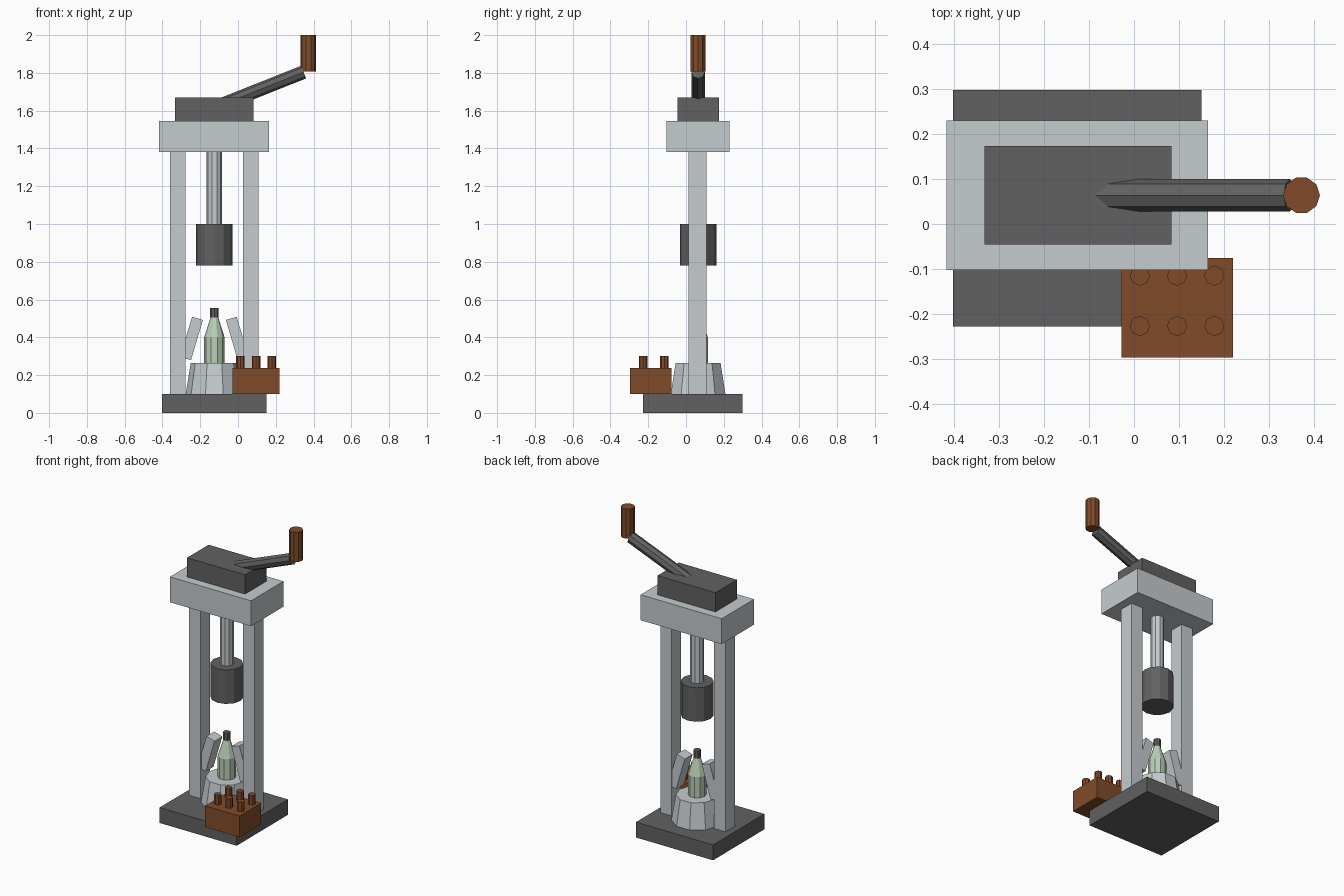
import bpy
import math
from mathutils import Vector

old = bpy.data.objects.get("Cube")
if old:
    bpy.data.objects.remove(old, do_unlink=True)


def material(name, rgb):
    m = bpy.data.materials.new(name)
    m.use_nodes = True
    m.diffuse_color = (*rgb, 1)
    m.node_tree.nodes["Principled BSDF"].inputs["Base Color"].default_value = (*rgb, 1)
    return m


DARK = material("dark iron", (0.12, 0.12, 0.122))
STEEL = material("pale steel", (0.56, 0.60, 0.62))
WOOD = material("brown wood", (0.22, 0.07, 0.022))
GLASS = material("pale green glass", (0.50, 0.62, 0.48))

CX, CY = -0.125, 0.064  # press axis


def finish(name, mat):
    ob = bpy.context.object
    ob.name = name
    ob.data.materials.append(mat)
    return ob


def box(name, mat, x, y, z, tilt=0):
    """Box from (min, max) spans, optionally tilted about y."""
    spans = (x, y, z)
    bpy.ops.mesh.primitive_cube_add(size=1, location=[(a + b) / 2 for a, b in spans],
                                    rotation=(0, tilt, 0))
    ob = finish(name, mat)
    ob.scale = [b - a for a, b in spans]
    return ob


def cone(name, mat, x, y, z0, z1, r0, r1, sides, turn=math.pi / 2):
    """Upright faceted cone or cylinder with a corner pointing along x."""
    bpy.ops.mesh.primitive_cone_add(vertices=sides, radius1=r0, radius2=r1, depth=z1 - z0,
                                    location=(x, y, (z0 + z1) / 2), rotation=(0, 0, turn))
    return finish(name, mat)


def rod_between(name, mat, a, b, r, sides):
    a, b = Vector(a), Vector(b)
    bpy.ops.mesh.primitive_cylinder_add(vertices=sides, radius=r, depth=(b - a).length,
                                        location=(a + b) / 2)
    ob = finish(name, mat)
    d = b - a
    ob.rotation_euler = (0, math.atan2(d.x, d.z), 0)
    return ob


# Frame
box("base", DARK, (-0.403, 0.15), (-0.228, 0.298), (0, 0.1))
box("head", STEEL, (-0.417, 0.165), (-0.102, 0.23), (1.38, 1.545))
box("gear_housing", DARK, (-0.333, 0.083), (-0.046, 0.174), (1.545, 1.67))
for side, name in ((-1, "right"), (1, "left")):
    x = CX + side * 0.193
    box(name + "_column", STEEL, (x - 0.041, x + 0.041), (0.012, 0.108), (0.1, 1.38))
    # Tilted clamp jaw beside the bottle
    x = CX + side * 0.121
    box(name + "_jaw", STEEL, (x - 0.03, x + 0.03), (CY - 0.04, CY + 0.04),
        (0.283, 0.505), -side * math.radians(16.5))

# Pressing ram
cone("ram_rod", STEEL, CX, CY, 0.99, 1.4, 0.041, 0.041, 10)
cone("ram_head", DARK, CX, CY, 0.78, 1.0, 0.097, 0.097, 12)

# Crank
rod_between("crank_arm", DARK, (CX, CY, 1.616), (0.347, CY, 1.804), 0.036, 8)
cone("crank_grip", WOOD, 0.373, CY, 1.808, 2.0, 0.041, 0.041, 10)

# Pedestal and bottle
cone("pedestal", STEEL, CX, CY, 0.1, 0.265, 0.152, 0.125, 10)
cone("bottle_body", GLASS, CX, CY, 0.265, 0.4, 0.054, 0.054, 10)
cone("bottle_neck", GLASS, CX, CY, 0.4, 0.51, 0.054, 0.019, 10)
cone("bottle_cap", DARK, CX, CY, 0.505, 0.555, 0.022, 0.022, 8)

# Crate with bottle tops
box("crate", WOOD, (-0.028, 0.22), (-0.297, -0.076), (0.1, 0.238))
for i in range(3):
    for j in range(2):
        cone(f"crate_bottle_{i}_{j}", WOOD, 0.013 + i * 0.083, -0.227 + j * 0.112,
             0.238, 0.3, 0.0225, 0.0225, 8)
